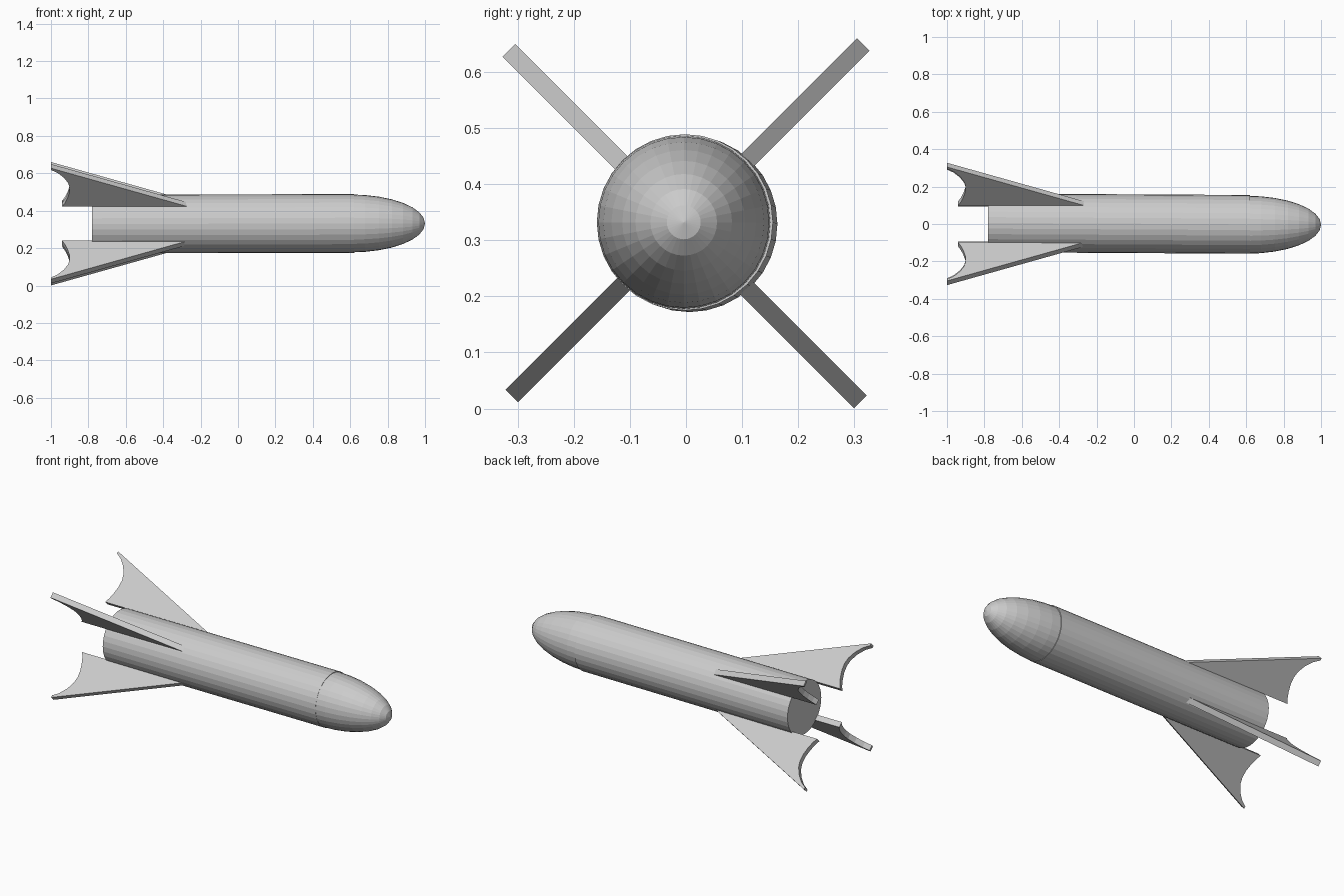
import bpy
import bmesh
from math import radians, pi
from mathutils import Matrix, Vector

default_cube = bpy.data.objects.get("Cube")
if default_cube:
    bpy.data.objects.remove(default_cube, do_unlink=True)

# Single material
GREY = (0.6, 0.6, 0.6, 1)
metal = bpy.data.materials.new("plain grey")
metal.use_nodes = True
metal.diffuse_color = GREY
metal.node_tree.nodes["Principled BSDF"].inputs["Base Color"].default_value = GREY


def make_object(name, bm):
    bmesh.ops.recalc_face_normals(bm, faces=bm.faces)
    mesh = bpy.data.meshes.new(name)
    bm.to_mesh(mesh)
    bm.free()
    mesh.materials.append(metal)
    obj = bpy.data.objects.new(name, mesh)
    bpy.context.collection.objects.link(obj)
    return obj


# Body tube, very slightly out of line with the nose
tail = Vector((-0.78, 0.006, 0.329))
head = Vector((0.62, -0.002, 0.332))
axis = head - tail
bm = bmesh.new()
bmesh.ops.create_cone(bm, cap_ends=True, segments=32, radius1=0.157,
                      radius2=0.157, depth=axis.length)
body = make_object("body_tube", bm)
body.matrix_world = (Matrix.Translation((tail + head) / 2)
                     @ axis.to_track_quat('Z', 'Y').to_matrix().to_4x4())

# Nose cone: stretched half sphere
bm = bmesh.new()
bmesh.ops.create_uvsphere(bm, u_segments=32, v_segments=16, radius=1)
lower = [v for v in bm.verts if v.co.z < -0.01]
bmesh.ops.delete(bm, geom=lower, context='VERTS')
bmesh.ops.scale(bm, vec=(0.155, 0.155, 0.4), verts=bm.verts)
nose = make_object("nose_cone", bm)
nose.matrix_world = (Matrix.Translation((0.6, -0.004, 0.332))
                     @ Matrix.Rotation(pi / 2, 4, 'Y'))

# Fins: swept outline (length, distance from axis) with a concave rear edge
OUTLINE = [(-0.267, 0.152), (-1.0, 0.443), (-1.0, 0.430), (-0.965, 0.408),
           (-0.930, 0.370), (-0.908, 0.330), (-0.900, 0.295), (-0.902, 0.255),
           (-0.912, 0.215), (-0.925, 0.180), (-0.940, 0.152)]
FINS = [("upper_back_fin", 45, 0.011), ("upper_front_fin", 135, -0.004),
        ("lower_front_fin", 225, -0.011), ("lower_back_fin", 315, 0.004)]

for name, angle, shift in FINS:
    bm = bmesh.new()
    bm.faces.new([bm.verts.new((x, r + shift, 0)) for x, r in OUTLINE])
    fin = make_object(name, bm)
    fin.matrix_world = (Matrix.Translation((0, -0.005, 0.328))
                        @ Matrix.Rotation(radians(angle), 4, 'X'))
    thick = fin.modifiers.new("thickness", 'SOLIDIFY')
    thick.thickness = 0.032
    thick.offset = 0
